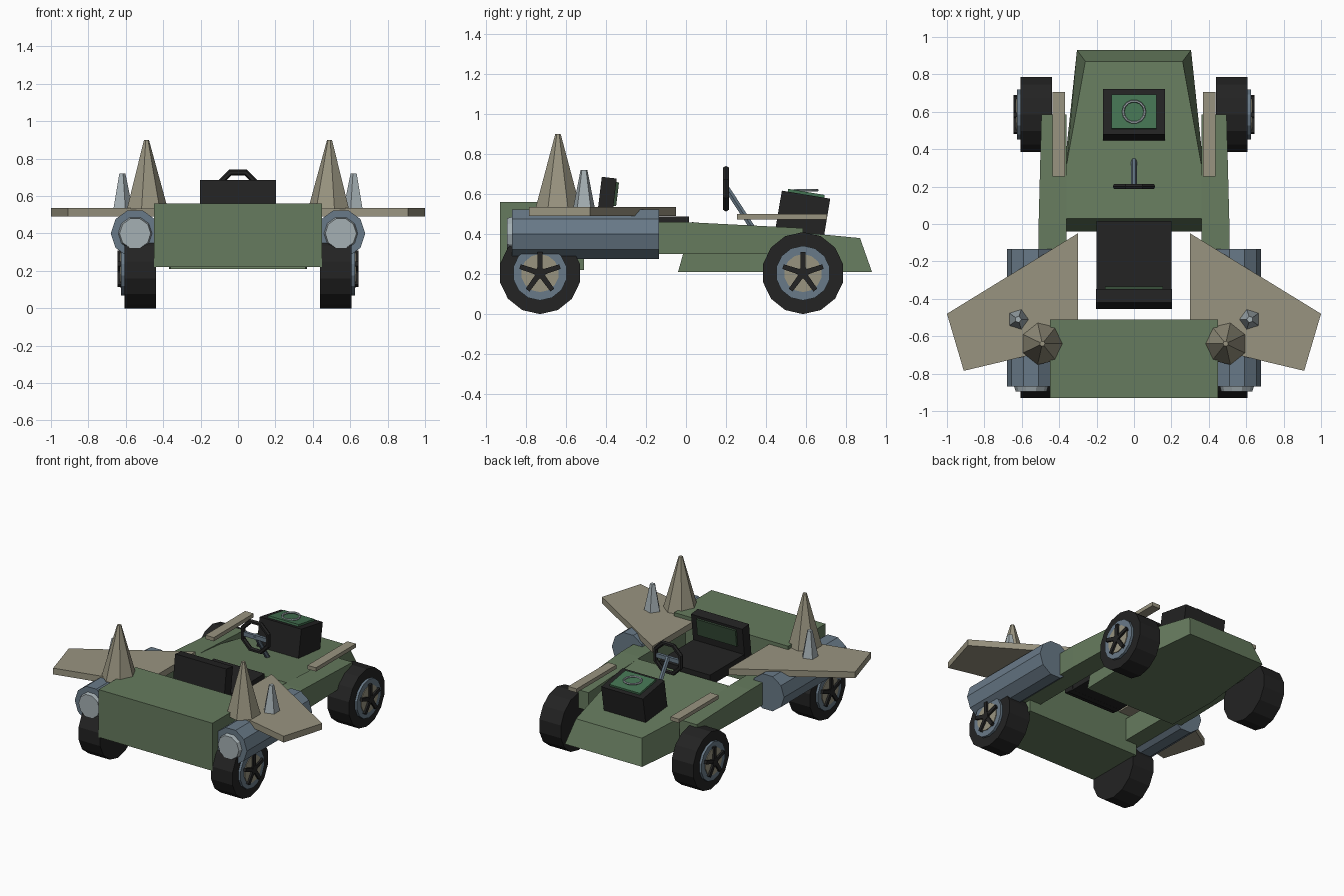
import bpy, bmesh, math
from mathutils import Matrix, Vector

if "Cube" in bpy.data.objects:
    bpy.data.objects.remove(bpy.data.objects["Cube"])


def mat(name, r, g, b):
    m = bpy.data.materials.new(name)
    lin = [((c / 255 + 0.055) / 1.055) ** 2.4 for c in (r, g, b)]
    m.diffuse_color = (*lin, 1)
    m.use_nodes = True
    m.node_tree.nodes["Principled BSDF"].inputs["Base Color"].default_value = m.diffuse_color
    return m


GREEN = mat("body green", 102, 123, 94)
TAN = mat("tan", 153, 148, 128)
STEEL = mat("steel blue", 105, 122, 136)
PALE = mat("pale metal", 165, 176, 180)
BLACK = mat("black", 35, 35, 35)
SCREEN = mat("screen green", 68, 115, 82)
PANEL = mat("dark green", 54, 76, 56)


def loft(name, rings, material, closed=False):
    """Skin a list of equal point rings; cap the ends unless closed."""
    bm = bmesh.new()
    vs = [[bm.verts.new(p) for p in ring] for ring in rings]
    n = len(vs[0])
    for i in range(len(vs) - (0 if closed else 1)):
        a, b = vs[i], vs[(i + 1) % len(vs)]
        for j in range(n):
            k = (j + 1) % n
            bm.faces.new((a[j], a[k], b[k], b[j]))
    if not closed:
        bm.faces.new(vs[0])
        bm.faces.new(vs[-1])
    bmesh.ops.recalc_face_normals(bm, faces=bm.faces)
    me = bpy.data.meshes.new(name)
    bm.to_mesh(me)
    bm.free()
    me.materials.append(material)
    ob = bpy.data.objects.new(name, me)
    bpy.context.collection.objects.link(ob)
    return ob


def box(name, x, y, z, material):
    return loft(name, [[(x[0], y[0], h), (x[1], y[0], h), (x[1], y[1], h), (x[0], y[1], h)]
                       for h in z], material)


def tilted_box(name, size, centre, angle, material):
    """Box centred on a point, turned about x."""
    a, b, c = [v / 2 for v in size]
    ob = box(name, (-a, a), (-b, b), (-c, c), material)
    ob.data.transform(Matrix.Translation(centre) @ Matrix.Rotation(angle, 4, 'X'))
    return ob


def tube(name, p0, p1, r0, r1, n, material, u, v):
    """Cone or cylinder; its first corner lies along u, the second axis is v."""
    u, v = Vector(u), Vector(v)
    rings = []
    for p, r in ((p0, r0), (p1, r1)):
        rings.append([Vector(p) + r * (u * math.cos(t) + v * math.sin(t))
                      for t in [i * math.tau / n for i in range(n)]])
    return loft(name, rings, material)


def ring(name, major, minor, n, k, matrix, material, phase=0):
    rings = []
    for i in range(n):
        a = (i + phase) * math.tau / n
        rings.append([matrix @ Vector(((major + minor * math.cos(b)) * math.cos(a),
                                       (major + minor * math.cos(b)) * math.sin(a),
                                       minor * math.sin(b)))
                      for b in [j * math.tau / k for j in range(k)]])
    return loft(name, rings, material, closed=True)


# Nose hull: cross-sections (bottom y, top y, bottom half width, top half width, top z)
hull = [(-0.04, 0.03, 0.36, 0.36, 0.46), (0.32, 0.32, 0.37, 0.36, 0.433),
        (0.93, 0.87, 0.305, 0.26, 0.38)]
loft("nose_hull", [[(-wb, yb, 0.21), (wb, yb, 0.21), (wt, yt, zt), (-wt, yt, zt)]
                   for yb, yt, wb, wt, zt in hull], GREEN)

# Tail block
box("tail_block", (-0.45, 0.45), (-0.93, -0.51), (0.22, 0.56), GREEN)

# Seat with padded backrest
box("seat_cushion", (-0.2, 0.2), (-0.42, 0.015), (0.41, 0.487), BLACK)
tilted_box("seat_back", (0.405, 0.075, 0.27), (0, -0.40, 0.548), math.radians(-7), BLACK)
tilted_box("seat_back_pad", (0.31, 0.02, 0.12), (0, -0.352, 0.6), math.radians(-7), PANEL)

# Console with screen and dial ring
tilt = math.radians(-9.5)
place = Matrix.Translation((0, 0.60, 0.597)) @ Matrix.Rotation(tilt, 4, 'X')
tilted_box("console", (0.33, 0.245, 0.23), place @ Vector((0, 0, -0.115)), tilt, BLACK)
tilted_box("console_screen", (0.24, 0.185, 0.016), place @ Vector((0, 0, 0.006)), tilt, SCREEN)
ring("dial_ring", 0.058, 0.007, 14, 6, Matrix.Translation((0, 0.60, 0.62)), PALE)

# Steering wheel, crossbar and column
ring("steering_wheel", 0.107, 0.016, 8, 6,
     Matrix.Translation((0, 0.20, 0.627)) @ Matrix.Rotation(math.pi / 2, 4, 'X'), BLACK, 0.5)
box("steering_crossbar", (-0.1, 0.1), (0.19, 0.21), (0.61, 0.64), STEEL)
d = Vector((0, 0.13, -0.2)).normalized()
tube("steering_column", (0, 0.20, 0.635), (0, 0.34, 0.42), 0.016, 0.016, 6, STEEL,
     (1, 0, 0), d.cross(Vector((1, 0, 0))))

for side, s in (("left", -1), ("right", 1)):
    # Side rail
    loft(side + "_side_rail",
         [[(s * 0.36, y, 0.30), (s * w, y, 0.30), (s * w, y, z), (s * 0.36, y, z)]
          for y, w, z in ((-0.6, 0.51, 0.46), (0, 0.51, 0.46), (0.585, 0.495, 0.43))], GREEN)

    # Engine pod and nozzle
    tube(side + "_engine", (s * 0.55, -0.87, 0.4), (s * 0.55, -0.135, 0.4), 0.13, 0.13, 10,
         STEEL, (1, 0, 0), (0, 0, 1))
    tube(side + "_nozzle", (s * 0.55, -0.895, 0.4), (s * 0.55, -0.865, 0.4), 0.083, 0.092, 10,
         PALE, (1, 0, 0), (0, 0, 1))

    # Wing
    plan = [(0.30, -0.05), (1.0, -0.48), (0.91, -0.785), (0.30, -0.64)]
    loft(side + "_wing", [[(s * x, y, z) for x, y in plan] for z in (0.49, 0.535)], TAN)

    # Spikes on the wing
    tube(side + "_large_spike", (s * 0.49, -0.64, 0.53), (s * 0.49, -0.64, 0.9), 0.115, 0.014, 7,
         TAN, (-s, 0, 0), (0, 1, 0))
    tube(side + "_small_spike", (s * 0.62, -0.51, 0.53), (s * 0.62, -0.51, 0.72), 0.057, 0.018, 5,
         PALE, (-s, 0, 0), (0, 1, 0))

    # Thin fender strip beside the nose
    box(side + "_fender_strip", sorted((s * 0.37, s * 0.437)), (0.255, 0.705), (0.473, 0.5), TAN)

    # Wheels with five-spoke hubs
    for end, y in (("front", -0.73), ("rear", 0.585)):
        name = f"{side}_{end}_"
        for part, x0, x1, r, n, m in (("tyre", 0.438, 0.608, 0.205, 14, BLACK),
                                      ("rim", 0.60, 0.625, 0.137, 14, STEEL),
                                      ("hub_plate", 0.62, 0.63, 0.095, 14, TAN),
                                      ("hub_cap", 0.62, 0.645, 0.028, 10, BLACK)):
            tube(name + part, (s * x0, y, 0.205), (s * x1, y, 0.205), r, r, n, m,
                 (0, 0, -1), (0, 1, 0))
        for i in range(5):
            a = i * math.tau / 5
            out, across = Vector((0, math.sin(a), math.cos(a))), Vector((0, math.cos(a), -math.sin(a)))
            rings = []
            for x in (0.622, 0.643):
                c = Vector((s * x, y, 0.205))
                rings.append([c + out * r + across * w for r, w in
                              ((0.01, -0.014), (0.01, 0.014), (0.105, 0.012), (0.105, -0.012))])
            loft(f"{name}spoke_{i + 1}", rings, BLACK)
